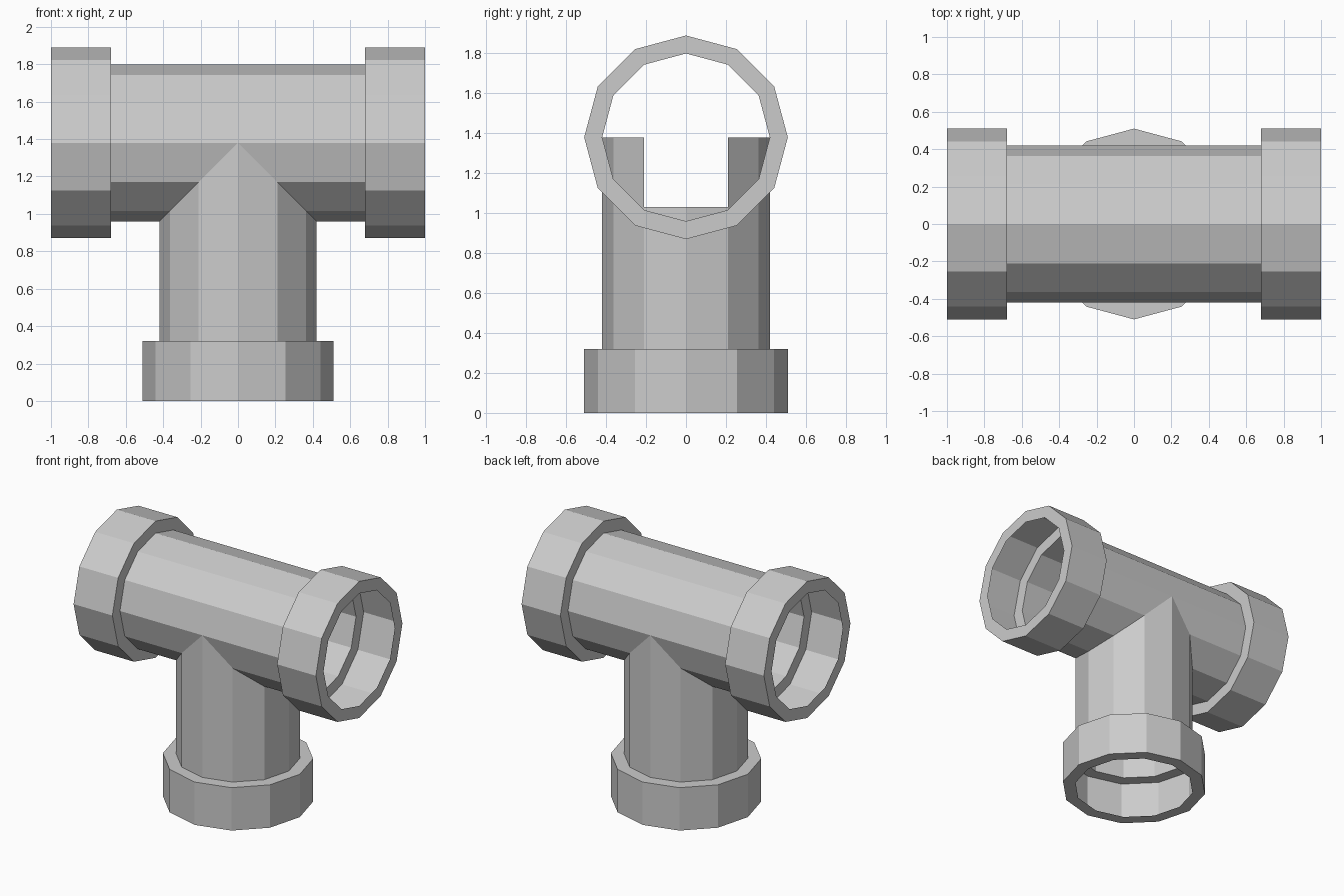
import bpy, bmesh
from math import sin, cos, tau

if "Cube" in bpy.data.objects:
    bpy.data.objects.remove(bpy.data.objects["Cube"])

SIDES = 12
PIPE_R, COLLAR_R = 0.42, 0.51
AXIS_Z = 1.38
COLLAR_LEN = 0.32


def finish(name, bm):
    bmesh.ops.remove_doubles(bm, verts=bm.verts, dist=1e-5)
    bmesh.ops.recalc_face_normals(bm, faces=bm.faces)
    mesh = bpy.data.meshes.new(name)
    bm.to_mesh(mesh)
    bm.free()
    ob = bpy.data.objects.new(name, mesh)
    bpy.context.collection.objects.link(ob)


def lathe(profile_of, place):
    """Sweep a (position, radius) profile round an axis, one facet at a time."""
    bm = bmesh.new()
    for i in range(SIDES):
        a, b = tau * i / SIDES, tau * (i + 1) / SIDES
        prof = profile_of(i)
        for (h0, r0), (h1, r1) in zip(prof, prof[1:]):
            pts = [(h0, r0, a), (h0, r0, b), (h1, r1, b), (h1, r1, a)]
            bm.faces.new([bm.verts.new(place(h, r * cos(t), r * sin(t)))
                          for h, r, t in pts])
    return bm


def collar(end, inner):
    """Hollow thin-walled socket from its mouth back to the pipe."""
    return [(end, PIPE_R), (end, COLLAR_R), (inner, COLLAR_R), (inner, PIPE_R)]


# Straight run along x with a socket at each end
run = collar(-1, COLLAR_LEN - 1) + collar(1, 1 - COLLAR_LEN)[::-1]
finish("main_pipe", lathe(lambda i: run, lambda h, u, v: (h, u, AXIS_Z + v)))


# Branch: facets facing along x stop at the run's floor, the rest reach its axis
def branch_profile(i):
    top = 1.03 if i % 6 in (0, 5) else AXIS_Z
    return collar(0, COLLAR_LEN) + [(top, PIPE_R)]


finish("branch_pipe", lathe(branch_profile, lambda h, u, v: (u, v, h)))
